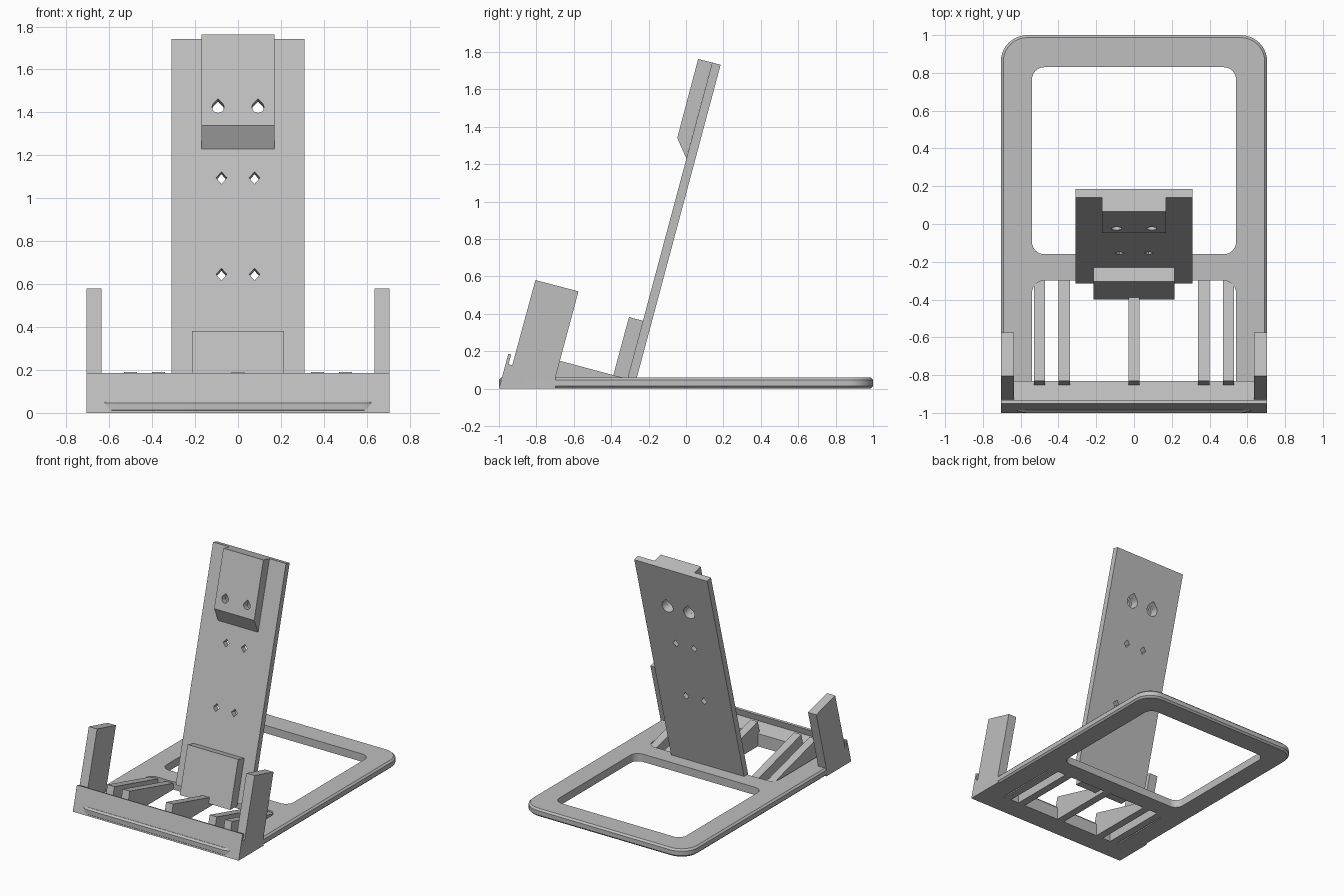
import bpy, bmesh, math
from mathutils import Vector, Matrix

if "Cube" in bpy.data.objects:
    bpy.data.objects.remove(bpy.data.objects["Cube"])

grey = bpy.data.materials.new("matte grey")
grey.use_nodes = True
COLOUR = (0.52, 0.52, 0.52, 1)
grey.diffuse_color = COLOUR
grey.node_tree.nodes["Principled BSDF"].inputs["Base Color"].default_value = COLOUR

TILT = math.radians(15)


def prism(name, points, depth, matrix):
    """Extrude a flat outline along its local z, then place it."""
    bm = bmesh.new()
    face = bm.faces.new([bm.verts.new((u, v, 0)) for u, v in points])
    top = bmesh.ops.extrude_face_region(bm, geom=[face])["geom"]
    verts = [g for g in top if isinstance(g, bmesh.types.BMVert)]
    bmesh.ops.translate(bm, verts=verts, vec=(0, 0, depth))
    bmesh.ops.transform(bm, verts=bm.verts, matrix=matrix)
    bmesh.ops.recalc_face_normals(bm, faces=bm.faces)
    mesh = bpy.data.meshes.new(name)
    bm.to_mesh(mesh)
    bm.free()
    mesh.materials.append(grey)
    obj = bpy.data.objects.new(name, mesh)
    bpy.context.collection.objects.link(obj)
    return obj


def side_part(name, points, x0, x1):
    """Side profile in (y, z), extruded across x."""
    axes = Matrix(((0, 0, 1, x0), (1, 0, 0, 0), (0, 1, 0, 0), (0, 0, 0, 1)))
    return prism(name, points, x1 - x0, axes)


def rounded_rect(half_x, y0, y1, r, steps=10):
    pts = []
    corners = [(half_x - r, y1 - r), (r - half_x, y1 - r),
               (r - half_x, y0 + r), (half_x - r, y0 + r)]
    for quarter, (cx, cy) in enumerate(corners):
        for i in range(steps + 1):
            a = (quarter + i / steps) * math.pi / 2
            pts.append((cx + r * math.cos(a), cy + r * math.sin(a)))
    return pts


def apply_modifier(obj, mod):
    bpy.context.view_layer.objects.active = obj
    bpy.ops.object.modifier_apply(modifier=mod.name)


def cut(obj, cutters):
    for cutter in cutters:
        mod = obj.modifiers.new("cut", "BOOLEAN")
        mod.operation = "DIFFERENCE"
        mod.solver = "EXACT"
        mod.object = cutter
        apply_modifier(obj, mod)


# Base frame with chamfered rims and two rounded openings
W = 0.705
base = prism("base_frame", rounded_rect(W, -1, 1, 0.14), 0.06, Matrix())
rim = base.modifiers.new("rim", "BEVEL")
rim.width = 0.013
rim.segments = 1
rim.limit_method = "ANGLE"
rim.angle_limit = math.radians(40)
apply_modifier(base, rim)
below = Matrix.Translation((0, 0, -0.1))
openings = [
    prism("rear_opening", rounded_rect(0.54, -0.16, 0.83, 0.065), 0.3, below),
    prism("front_opening", rounded_rect(0.54, -0.89, -0.30, 0.065), 0.3, below),
]
cut(base, openings)

# Front bar with a thin leaning lip
side_part("front_lip", [(-1, 0), (-0.95, 0.186), (-0.935, 0.182), (-0.949, 0.13),
                        (-0.93, 0.125), (-0.83, 0.098), (-0.83, 0)], -W, W)

# Side posts
post = [(-0.963, 0), (-0.805, 0.58), (-0.575, 0.52), (-0.698, 0.06), (-0.698, 0)]
for side, x0 in (("left", 0.635), ("right", -W)):
    side_part(side + "_post", post, x0, x0 + W - 0.635)

# Wedge ribs across the front opening
rib = [(-0.88, 0), (-0.852, 0.1), (-0.83, 0.19), (-0.295, 0.047), (-0.295, 0)]
for i, x in enumerate((-0.5, -0.37, 0, 0.37, 0.5)):
    side_part(f"rib_{i + 1}", rib, x - 0.03, x + 0.03)

# Leaning back plate with an upper pad and a lower pad
plate = side_part("back_plate", [(-0.314, 0.05), (0.14, 1.743), (0.185, 1.731),
                                 (-0.265, 0.05)], -0.31, 0.31)
upper = side_part("upper_pad", [(0.14, 1.743), (0.065, 1.762), (-0.047, 1.34),
                                (0.002, 1.23)], -0.17, 0.17)
side_part("lower_pad", [(-0.4, 0.03), (-0.305, 0.382), (-0.229, 0.362),
                        (-0.318, 0.03)], -0.215, 0.215)


# Screw holes, square to the plate
def hole_cutter(name, points, x, z, start, depth):
    y = 0.14 - (1.743 - z) * math.tan(TILT)
    across = Vector((1, 0, 0))
    up = Vector((0, math.sin(TILT), math.cos(TILT)))
    back = Vector((0, math.cos(TILT), -math.sin(TILT)))
    origin = Vector((x, y, z)) + back * start
    frame = Matrix((across, up, back)).transposed().to_4x4()
    return prism(name, points, depth, Matrix.Translation(origin) @ frame)


def teardrop(r, steps=12):
    """Round below, pointed at the top."""
    arc = [math.radians(135 + 270 * i / steps) for i in range(steps + 1)]
    return [(0, r * math.sqrt(2))] + [(r * math.cos(a), r * math.sin(a)) for a in arc]


diamond = [(0, 0.03), (-0.025, 0), (0, -0.03), (0.025, 0)]
upper_cutters, plate_cutters = [], []
for s in (-1, 1):
    upper_cutters += [
        hole_cutter("bolt_hole", teardrop(0.028), s * 0.093, 1.405, -0.2, 0.4),
        hole_cutter("bolt_recess", teardrop(0.047), s * 0.093, 1.405, -0.025, 0.2),
    ]
    plate_cutters += [hole_cutter("small_hole", diamond, s * 0.077, z, -0.1, 0.25)
                      for z in (1.095, 0.645)]
cut(upper, upper_cutters)
cut(plate, upper_cutters + plate_cutters)

for cutter in openings + upper_cutters + plate_cutters:
    bpy.data.objects.remove(cutter)

# Smooth the rounded corners, keep the edges crisp
bpy.ops.object.select_all(action="DESELECT")
for obj in (base, plate, upper):
    obj.select_set(True)
bpy.context.view_layer.objects.active = base
bpy.ops.object.shade_smooth_by_angle(angle=math.radians(25))
